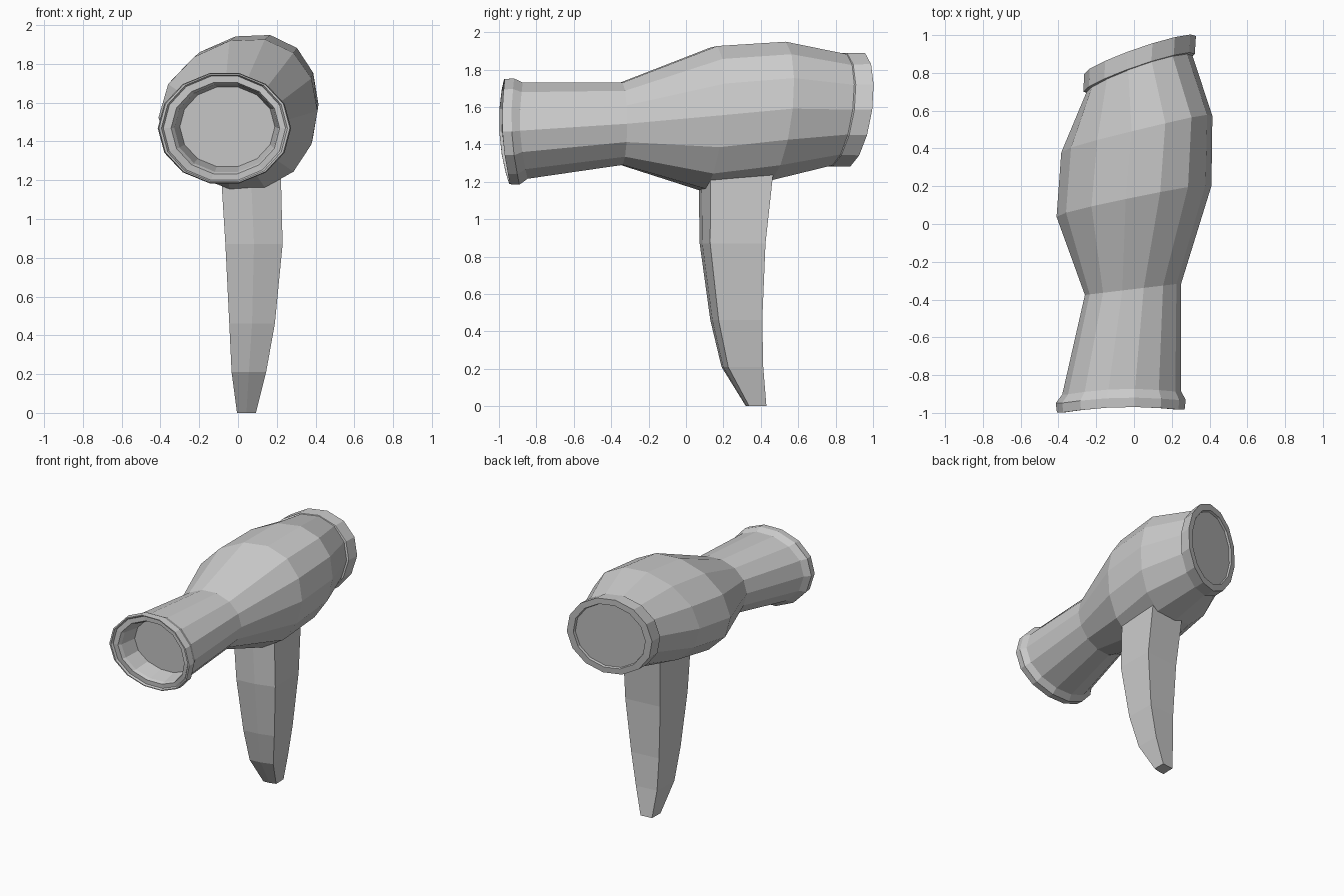
import bpy, bmesh
from math import sin, cos, tau

SIDES = 14


def loft(name, rings):
    """Skin a list of point rings and close both ends."""
    bm = bmesh.new()
    loops = [[bm.verts.new(p) for p in ring] for ring in rings]
    n = len(loops[0])
    for a, b in zip(loops, loops[1:]):
        for i in range(n):
            j = (i + 1) % n
            bm.faces.new((a[i], a[j], b[j], b[i]))
    bm.faces.new(loops[0])
    bm.faces.new(loops[-1])
    bmesh.ops.recalc_face_normals(bm, faces=bm.faces)
    mesh = bpy.data.meshes.new(name)
    bm.to_mesh(mesh)
    bm.free()
    obj = bpy.data.objects.new(name, mesh)
    bpy.context.collection.objects.link(obj)
    return obj


def oval(x, y, z, rx, rz, yaw=0, pitch=0, bow=0, lean=0, roll=0):
    """Tilted elliptical ring around the barrel axis."""
    pts = []
    for i in range(SIDES):
        a = tau * i / SIDES
        dx, dz = rx * cos(a), rz * sin(a) / 0.975
        pts.append((x + dx + lean * sin(a) ** 2,
                    y + yaw * dx + pitch * dz + bow * cos(a) ** 2,
                    z + dz + roll * dx))
    return pts


# Barrel: recessed outlet, flared lip, neck, bulging motor housing
front = dict(yaw=0.025, pitch=-0.05, bow=-0.035)
barrel = [
    oval(-0.055, -0.80, 1.475, 0.245, 0.205, **front),
    oval(-0.06, -0.92, 1.468, 0.268, 0.225, **front),
    oval(-0.065, -0.94, 1.468, 0.28, 0.235, **front),
    oval(-0.07, -0.94, 1.468, 0.315, 0.268, **front),
    oval(-0.07, -0.955, 1.468, 0.325, 0.275, **front),
    oval(-0.07, -0.955, 1.468, 0.338, 0.281, **front),
    oval(-0.07, -0.905, 1.468, 0.344, 0.284, **front),
    oval(-0.065, -0.86, 1.473, 0.315, 0.257, **front),
    oval(-0.005, -0.345, 1.51, 0.255, 0.22, yaw=0.12),
    oval(0.0, 0.12, 1.54, 0.41, 0.382, yaw=0.2, pitch=0.08, lean=0.05, roll=0.04),
    oval(0.015, 0.475, 1.575, 0.4, 0.37, yaw=0.24, pitch=0.1, lean=0.065, roll=0.04),
    oval(0.03, 0.81, 1.585, 0.275, 0.295, yaw=0.35, pitch=0.13),
]
loft("barrel", barrel)

# Rear cap with a shallow recessed intake
back = dict(yaw=0.34, pitch=0.13)
loft("rear_cap", [
    oval(0.027, 0.79, 1.585, 0.27, 0.285, **back),
    oval(0.027, 0.80, 1.585, 0.295, 0.302, **back),
    oval(0.032, 0.895, 1.585, 0.296, 0.304, **back),
    oval(0.032, 0.897, 1.585, 0.25, 0.258, **back),
    oval(0.032, 0.88, 1.585, 0.245, 0.253, **back),
])

# Handle: tapered, slightly twisted grip; each row is z, x range, y range
section = [(0, 0), (0.5, 0.04), (1, 0.16), (0.98, 1), (0.03, 0.92)]
rows = [
    (1.28, -0.09, 0.22, 0.07, 0.47),
    (1.19, -0.085, 0.222, 0.068, 0.46),
    (0.87, -0.065, 0.23, 0.073, 0.425),
    (0.46, -0.045, 0.19, 0.13, 0.408),
    (0.21, -0.033, 0.145, 0.19, 0.413),
    (0.0, -0.005, 0.092, 0.32, 0.43),
]
loft("handle", [[(x0 + u * (x1 - x0), y0 + v * (y1 - y0), z) for u, v in section]
                for z, x0, x1, y0, y1 in rows])
